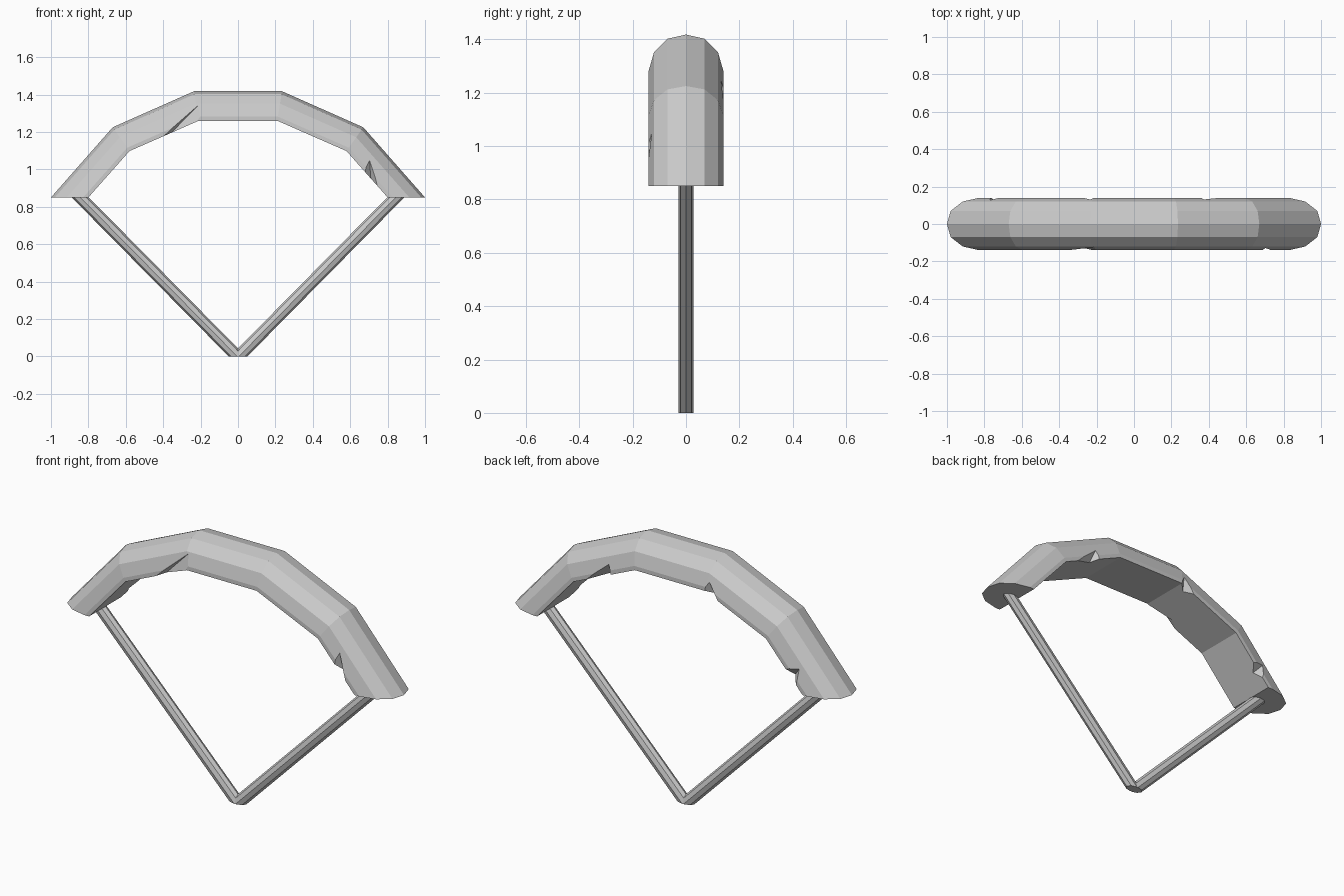
import bpy, bmesh
from mathutils import Vector

if "Cube" in bpy.data.objects:
    bpy.data.objects.remove(bpy.data.objects["Cube"])


def make_object(name, bm):
    bmesh.ops.recalc_face_normals(bm, faces=bm.faces[:])
    mesh = bpy.data.meshes.new(name)
    bm.to_mesh(mesh)
    bm.free()
    obj = bpy.data.objects.new(name, mesh)
    bpy.context.collection.objects.link(obj)
    return obj


def loft(name, rings):
    """Skin a list of equal closed rings and cap both ends."""
    bm = bmesh.new()
    rows = [[bm.verts.new(p) for p in ring] for ring in rings]
    n = len(rows[0])
    for a, b in zip(rows, rows[1:]):
        for i in range(n):
            j = (i + 1) % n
            bm.faces.new((a[i], a[j], b[j], b[i]))
    bm.faces.new(rows[0])
    bm.faces.new(rows[-1])
    return make_object(name, bm)


# Arched head: (outer x, outer z, inner x, inner z) for the right half
half = [(0.235, 1.418, 0.21, 1.26), (0.67, 1.225, 0.58, 1.098), (1.0, 0.85, 0.80, 0.85)]
stations = [(-a, b, -c, d) for a, b, c, d in reversed(half)] + half
# Section: (y, fraction of the way from outer rim to inner face)
side = [(0.07, 0.1), (0.12, 0.42), (0.14, 0.86), (0.14, 1.0)]
section = [(0, 0)] + side + [(-y, t) for y, t in reversed(side)]
head = loft("arched_head", [
    [(ox + (ix - ox) * t, y, oz + (iz - oz) * t) for y, t in section]
    for ox, oz, ix, iz in stations])


# Chipped notches: tip on the wall, two mouth points and a deep point on the inner edge
def cut_notch(name, tip, left, right, deep):
    a, b, c, d = map(Vector, (tip, left, right, deep))
    k = 1.5
    pts = [a, a + k * (b - a + 0.8 * (b - d)), a + k * (c - a + 0.8 * (c - d)), a + k * (d - a)]
    bm = bmesh.new()
    for p in pts:
        bm.verts.new(p)
    bmesh.ops.convex_hull(bm, input=bm.verts[:])
    cutter = make_object(name, bm)
    cutter.hide_render = True
    mod = head.modifiers.new(name, 'BOOLEAN')
    mod.operation = 'DIFFERENCE'
    mod.solver = 'EXACT'
    mod.object = cutter
    bpy.context.view_layer.objects.active = head
    bpy.ops.object.modifier_apply(modifier=name)
    bpy.data.objects.remove(cutter, do_unlink=True)


notches = [
    ((-0.195, -0.125, 1.36), (-0.40, -0.14, 1.175), (-0.22, -0.14, 1.256), (-0.36, -0.105, 1.192)),
    ((0.70, -0.14, 1.095), (0.68, -0.14, 0.985), (0.745, -0.14, 0.912), (0.71, -0.105, 0.952)),
    ((0.37, 0.14, 1.26), (0.355, 0.14, 1.196), (0.50, 0.14, 1.133), (0.385, 0.095, 1.183)),
    ((-0.23, 0.135, 1.32), (-0.29, 0.14, 1.225), (-0.21, 0.14, 1.26), (-0.25, 0.10, 1.243)),
    ((-0.79, 0.14, 1.0), (-0.70, 0.14, 0.964), (-0.76, 0.14, 0.895), (-0.73, 0.10, 0.93)),
]
for i, pts in enumerate(notches):
    cut_notch(f"notch_{i}", *pts)

# Two slanted rods meeting at the bottom, cut level at both ends
ring = [(1, 0), (0.707, 0.707), (0, 1), (-0.707, 0.707),
        (-1, 0), (-0.707, -0.707), (0, -1), (0.707, -0.707)]
for name, s in (("left_rod", -1), ("right_rod", 1)):
    loft(name, [[(cx * s + 0.046 * u, 0.028 * v, z) for u, v in ring]
                for cx, z in ((0.004, 0), (0.845, 0.852))])
